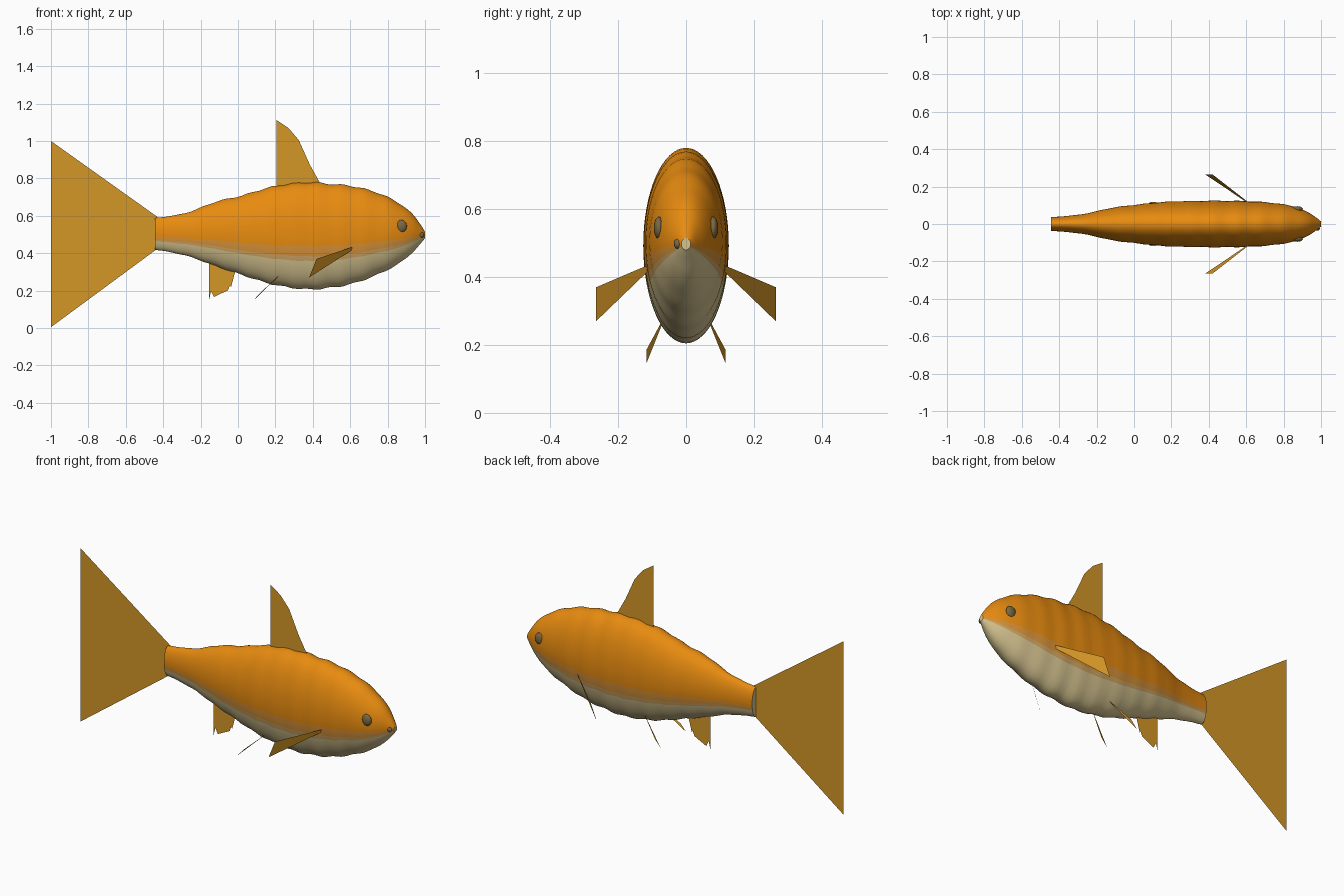
import bpy, bmesh, math

if "Cube" in bpy.data.objects:
    bpy.data.objects.remove(bpy.data.objects["Cube"])


def mat(name, r, g, b):
    lin = [((c / 255 + 0.055) / 1.055) ** 2.4 if c > 10 else c / 255 / 12.92 for c in (r, g, b)]
    m = bpy.data.materials.new(name)
    m.diffuse_color = (*lin, 1)
    m.use_nodes = True
    m.node_tree.nodes["Principled BSDF"].inputs["Base Color"].default_value = m.diffuse_color
    return m


ORANGE = mat("orange back", 236, 142, 16)
AMBER = mat("amber flank", 216, 146, 56)
TAN = mat("tan flank", 206, 164, 98)
CREAM = mat("cream belly", 214, 196, 144)
FIN = mat("golden fin", 212, 150, 38)
EYE = mat("grey brown eye", 122, 104, 66)


def make(name, bm, mats):
    me = bpy.data.meshes.new(name)
    bm.to_mesh(me)
    bm.free()
    for m in mats:
        me.materials.append(m)
    ob = bpy.data.objects.new(name, me)
    bpy.context.collection.objects.link(ob)
    return ob


# Body stations: x, top z, bottom z, half width
STATIONS = [
    (-0.445, 0.588, 0.420, 0.036), (-0.28, 0.615, 0.388, 0.052),
    (-0.12, 0.675, 0.332, 0.086), (0.02, 0.708, 0.285, 0.104),
    (0.18, 0.755, 0.235, 0.119), (0.36, 0.778, 0.208, 0.124),
    (0.50, 0.770, 0.217, 0.124), (0.62, 0.757, 0.240, 0.121),
    (0.75, 0.722, 0.288, 0.112), (0.86, 0.668, 0.345, 0.092),
    (0.93, 0.612, 0.402, 0.062), (0.975, 0.555, 0.450, 0.034),
    (1.0, 0.515, 0.480, 0.014)]


def smooth(p0, p1, p2, p3, t):
    """Catmull-Rom interpolation of two neighbouring stations."""
    return [0.5 * (2 * b + (c - a) * t + (2 * a - 5 * b + 4 * c - d) * t * t
                   + (3 * b - a - 3 * c + d) * t ** 3) for a, b, c, d in zip(p0, p1, p2, p3)]


def body():
    n, steps, last = 64, 5, len(STATIONS) - 1
    bm = bmesh.new()
    rings = []
    for k in range(last * steps + 1):
        i = min(k // steps, last - 1)
        t = k / steps - i
        P = [STATIONS[max(0, min(last, i + d))] for d in (-1, 0, 1, 2)]
        x, top, bot, w = smooth(*P, t)
        cz, h = (top + bot) / 2, (top - bot) / 2
        ripple = 1 + 0.014 * math.cos(math.tau * (x + 0.445) / 0.125)
        rings.append([bm.verts.new((x, w * ripple * math.cos(a), cz + h * ripple * math.sin(a)))
                      for a in (math.tau * j / n for j in range(n))])
    # colour bands run lengthwise at constant ring angle
    for r0, r1 in zip(rings, rings[1:]):
        for j in range(n):
            f = bm.faces.new((r0[j], r1[j], r1[(j + 1) % n], r0[(j + 1) % n]))
            s = math.sin(math.tau * (j + 0.5) / n)
            f.material_index = 0 if s > -0.19 else 1 if s > -0.34 else 2 if s > -0.51 else 3
            f.smooth = True
    bm.faces.new(rings[0]).material_index = 3
    bm.faces.new(rings[-1]).material_index = 3
    bmesh.ops.recalc_face_normals(bm, faces=bm.faces)
    make("body", bm, [ORANGE, AMBER, TAN, CREAM])


def fin(name, pts):
    """Paper-thin fin from an outline of 3D points."""
    bm = bmesh.new()
    f = bm.faces.new([bm.verts.new(p) for p in pts])
    bmesh.ops.triangulate(bm, faces=[f])
    make(name, bm, [FIN])


def flat_fin(name, outline):
    fin(name, [(x, 0, z) for x, z in outline])


def ball(name, loc, size, m):
    bm = bmesh.new()
    bmesh.ops.create_uvsphere(bm, u_segments=16, v_segments=10, radius=1)
    for v in bm.verts:
        v.co = [c * s + o for c, s, o in zip(v.co, size, loc)]
    for f in bm.faces:
        f.smooth = True
    return make(name, bm, [m])


body()

# Fins in the middle plane
flat_fin("tail_fin", [
    (-0.43, 0.594), (-1, 1), (-0.86, 0.845), (-0.96, 0.905), (-0.915, 0.807),
    (-0.786, 0.668), (-0.866, 0.706), (-0.823, 0.604), (-0.754, 0.503),
    (-0.823, 0.41), (-0.888, 0.273), (-1, 0.005), (-0.43, 0.425)])
flat_fin("dorsal_fin", [
    (0.207, 0.73), (0.207, 1.112), (0.27, 1.07), (0.325, 1.005), (0.352, 0.945),
    (0.385, 0.872), (0.435, 0.782), (0.45, 0.74)])
flat_fin("anal_fin", [
    (-0.155, 0.37), (-0.155, 0.15), (-0.144, 0.198), (-0.128, 0.166), (-0.053, 0.203),
    (-0.043, 0.23), (-0.037, 0.22), (-0.01, 0.32)])

# Paired fins and eyes
for side, s in (("right", -1), ("left", 1)):
    fin("pectoral_fin_" + side, [(0.66, 0.078 * s, 0.45), (0.42, 0.265 * s, 0.37), (0.38, 0.265 * s, 0.27)])
    fin("pelvic_fin_" + side, [(0.24, 0.055 * s, 0.30), (0.115, 0.117 * s, 0.185), (0.08, 0.117 * s, 0.145)])
    ball("eye_" + side, (0.873, 0.08 * s, 0.545), (0.03, 0.015, 0.033), EYE)

# Lip and small nostril mark
ball("lip", (0.985, 0, 0.503), (0.015, 0.02, 0.027), CREAM)
ball("mouth_mark", (0.98, -0.024, 0.498), (0.014, 0.012, 0.015), EYE)
